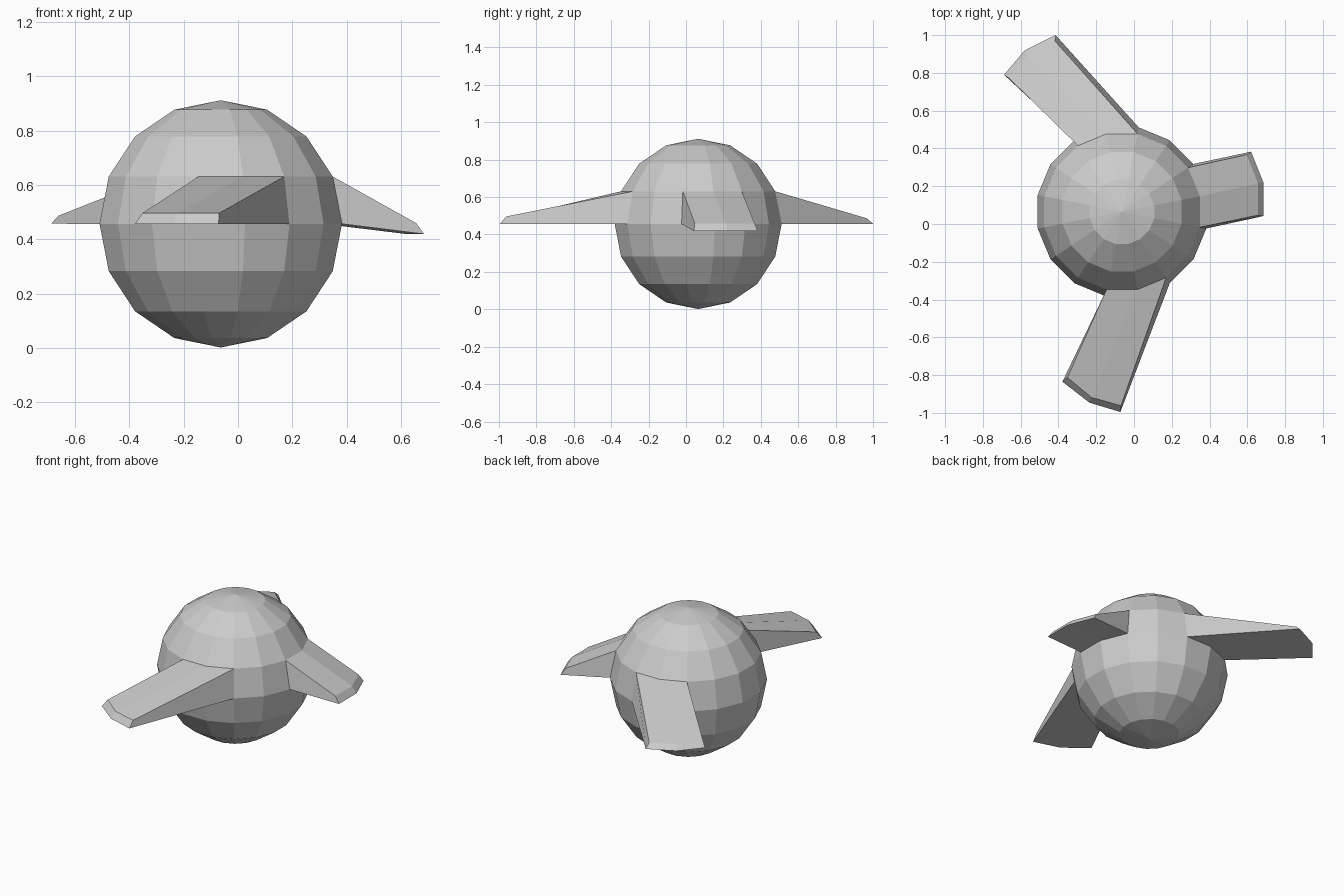
import bpy, bmesh
from math import atan2, radians, cos, sin
from mathutils import Matrix, Vector

if "Cube" in bpy.data.objects:
    bpy.data.objects.remove(bpy.data.objects["Cube"])

CENTRE = Vector((-0.0635, 0.065, 0.4565))
RADIUS = 0.455
STEP = radians(22.5)

bm = bmesh.new()

# Ball: low-poly sphere, flat sides facing the axes
bmesh.ops.create_uvsphere(bm, u_segments=16, v_segments=8, radius=RADIUS,
                          matrix=Matrix.Rotation(STEP / 2, 4, 'Z'))


def add_fin(mid_deg, lower, upper, z_low, z_high):
    """Extrude the two faces above the equator beside mid_deg into a fin.
    lower/upper: tip outlines, three xy points in counter-clockwise order."""
    mid = radians(mid_deg)
    axis = Vector((cos(mid), sin(mid), 0))
    side = Vector((-sin(mid), cos(mid), 0))

    def angle(p):
        return atan2(p.dot(side), p.dot(axis))

    root = []
    for f in bm.faces:
        c = f.calc_center_median()
        if (len(f.verts) == 4 and 0.02 < c.z < 0.16 and abs(angle(c)) < STEP
                and all(-0.01 < v.co.z < 0.2 for v in f.verts)
                and c.length < RADIUS):
            root.append(f)
    geom = bmesh.ops.extrude_face_region(bm, geom=root)['geom']
    verts = [v for v in geom if isinstance(v, bmesh.types.BMVert)]
    old = [f for f in root if f.is_valid]
    if old:
        bmesh.ops.delete(bm, geom=old, context='FACES')
    verts.sort(key=lambda v: v.co.z)
    for group, outline, z in ((verts[:3], lower, z_low), (verts[3:], upper, z_high)):
        group.sort(key=lambda v: angle(v.co))
        for v, (x, y) in zip(group, outline):
            v.co = Vector((x, y, z)) - CENTRE


# Front fin
add_fin(-78.75, [(-0.379, -0.835), (-0.236, -0.946), (-0.072, -0.995)],
        [(-0.352, -0.813), (-0.225, -0.918), (-0.069, -0.962)], 0.456, 0.496)
# Right fin
add_fin(11.25, [(0.685, 0.042), (0.685, 0.22), (0.62, 0.383)],
        [(0.656, 0.047), (0.656, 0.215), (0.597, 0.367)], 0.419, 0.459)
# Back left fin
add_fin(101.25, [(-0.415, 1.0), (-0.578, 0.92), (-0.688, 0.79)],
        [(-0.418, 0.968), (-0.565, 0.89), (-0.662, 0.772)], 0.457, 0.486)

bmesh.ops.translate(bm, verts=bm.verts, vec=CENTRE)
bmesh.ops.recalc_face_normals(bm, faces=bm.faces)
mesh = bpy.data.meshes.new("finned_ball")
bm.to_mesh(mesh)
bm.free()
bpy.context.collection.objects.link(bpy.data.objects.new("finned_ball", mesh))
